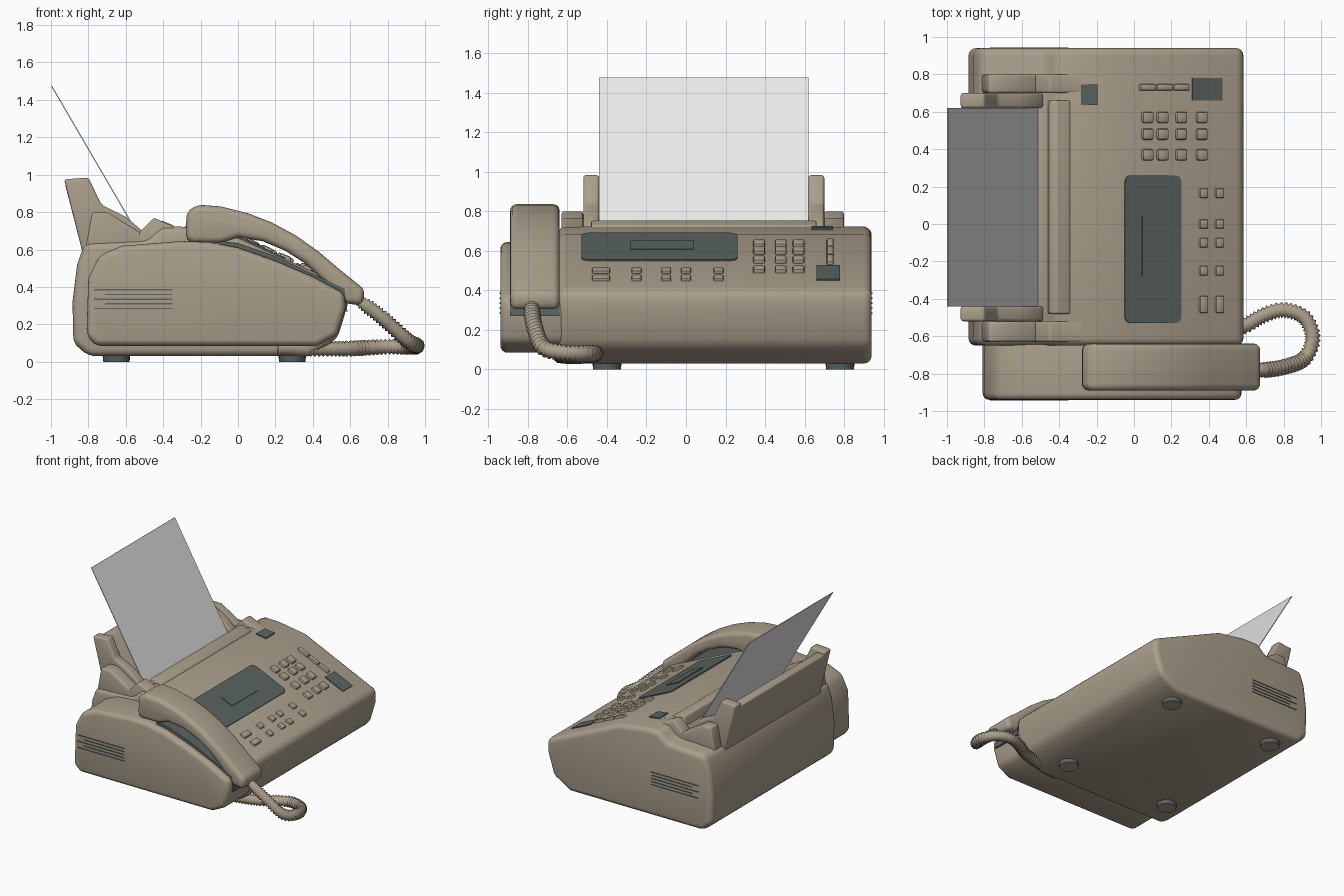
import bpy, bmesh, math
from mathutils import Vector

if "Cube" in bpy.data.objects:
    bpy.data.objects.remove(bpy.data.objects["Cube"])


def material(name, rgb):
    m = bpy.data.materials.new(name)
    m.diffuse_color = (*rgb, 1)
    m.use_nodes = True
    m.node_tree.nodes["Principled BSDF"].inputs["Base Color"].default_value = m.diffuse_color
    return m


TAN = material("tan_plastic", (0.40, 0.345, 0.26))
DARK = material("dark_green_grey", (0.10, 0.125, 0.115))
PAPER = material("paper_white", (0.80, 0.80, 0.80))


def finish(ob, bevel=0, segs=3, angle=35):
    bpy.ops.object.select_all(action='DESELECT')
    bpy.context.view_layer.objects.active = ob
    ob.select_set(True)
    if bevel:
        b = ob.modifiers.new("bevel", 'BEVEL')
        b.width, b.segments = bevel, segs
        b.limit_method, b.angle_limit = 'ANGLE', math.radians(32)
        b.use_clamp_overlap = False
        bpy.ops.object.modifier_apply(modifier=b.name)
    bpy.ops.object.shade_smooth_by_angle(angle=math.radians(angle))
    return ob


def from_bmesh(name, bm, mat):
    bmesh.ops.recalc_face_normals(bm, faces=bm.faces)
    me = bpy.data.meshes.new(name)
    bm.to_mesh(me)
    bm.free()
    me.materials.append(mat)
    ob = bpy.data.objects.new(name, me)
    bpy.context.collection.objects.link(ob)
    return ob


def extrude(name, pts, y0, y1, mat=TAN, bevel=0.0, segs=3):
    """Side profile in x, z pulled along y."""
    bm = bmesh.new()
    f = bm.faces.new([bm.verts.new((x, y0, z)) for x, z in pts])
    r = bmesh.ops.extrude_face_region(bm, geom=[f])
    vs = [v for v in r['geom'] if isinstance(v, bmesh.types.BMVert)]
    bmesh.ops.translate(bm, verts=vs, vec=(0, y1 - y0, 0))
    return finish(from_bmesh(name, bm, mat), bevel, segs)


def box(name, loc, size, mat=TAN, tilt=0.0, bevel=0.0, corner=0.0):
    bm = bmesh.new()
    bmesh.ops.create_cube(bm, size=1)
    bmesh.ops.scale(bm, vec=size, verts=bm.verts)
    if corner:
        up = [e for e in bm.edges
              if abs((e.verts[0].co - e.verts[1].co).normalized().z) > 0.9]
        bmesh.ops.bevel(bm, geom=up, offset=corner, segments=4,
                        profile=0.5, affect='EDGES')
    ob = from_bmesh(name, bm, mat)
    ob.location = loc
    ob.rotation_euler = (0, tilt, 0)
    return finish(ob, bevel, 2)


SLOPE = 0.452
TILT = math.atan(SLOPE)


def on_slope(name, x, y, sx, sy, h, mat=TAN, **kw):
    """Part lying on the sloped control panel."""
    return box(name, (x, y, 0.685 - SLOPE * (x + 0.05)), (sx, sy, h), mat, TILT, **kw)


# Main housing
extrude("main_housing", [
    (-0.88, 0.10), (-0.80, 0.03), (0.38, 0.03), (0.53, 0.12), (0.585, 0.30),
    (0.585, 0.40), (-0.05, 0.685), (-0.28, 0.72), (-0.41, 0.725), (-0.49, 0.65),
    (-0.82, 0.635), (-0.86, 0.52), (-0.885, 0.32)], -0.65, 0.94, bevel=0.04, segs=4)

# Handset cradle block on the near end
extrude("cradle_block", [
    (-0.81, 0.14), (-0.76, 0.085), (0.42, 0.085), (0.53, 0.14), (0.575, 0.29),
    (0.57, 0.365), (0.40, 0.455), (0.20, 0.54), (0.0, 0.61), (-0.15, 0.64),
    (-0.30, 0.645), (-0.62, 0.62), (-0.74, 0.57), (-0.80, 0.45)],
    -0.94, -0.60, bevel=0.035, segs=4)
extrude("cradle_rest", [
    (-0.10, 0.60), (-0.10, 0.645), (0.0, 0.635), (0.20, 0.565), (0.38, 0.48),
    (0.57, 0.39), (0.585, 0.27), (0.50, 0.27)], -0.89, -0.64, DARK)

# Handset
extrude("handset", [
    (-0.28, 0.66), (-0.275, 0.80), (-0.22, 0.84), (-0.09, 0.83), (0.05, 0.795),
    (0.18, 0.745), (0.31, 0.675), (0.43, 0.59), (0.56, 0.48), (0.68, 0.385),
    (0.665, 0.30), (0.56, 0.315), (0.46, 0.43), (0.36, 0.525), (0.25, 0.595),
    (0.13, 0.645), (0.0, 0.665), (-0.09, 0.635), (-0.25, 0.635)],
    -0.89, -0.64, bevel=0.035, segs=4)

# Paper support: back wall, tall guides and stepped side pieces
extrude("paper_back_wall", [
    (-0.83, 0.58), (-0.925, 0.95), (-0.86, 0.96), (-0.60, 0.68), (-0.60, 0.58)],
    -0.48, 0.66, bevel=0.012)
GUIDE = [(-0.83, 0.58), (-0.93, 0.975), (-0.80, 0.985), (-0.73, 0.84),
         (-0.60, 0.775), (-0.50, 0.69), (-0.46, 0.60)]
STEP = [(-0.82, 0.58), (-0.78, 0.80), (-0.70, 0.80), (-0.52, 0.69), (-0.48, 0.60)]
FRONT = [(-0.55, 0.60), (-0.53, 0.69), (-0.45, 0.77), (-0.35, 0.725),
         (-0.27, 0.72), (-0.27, 0.60)]
for side, g, s in (("near", (-0.52, -0.44), (-0.63, -0.52)),
                   ("far", (0.62, 0.70), (0.70, 0.80))):
    extrude(side + "_paper_guide", GUIDE, *g, bevel=0.014)
    extrude(side + "_guide_step", STEP, *s, bevel=0.014)
    extrude(side + "_guide_front", FRONT, *s, bevel=0.012)
extrude("feed_bar", [(-0.47, 0.62), (-0.45, 0.745), (-0.41, 0.755), (-0.34, 0.728),
                     (-0.34, 0.62)], -0.48, 0.66, bevel=0.01)

# Paper sheet
extrude("paper_sheet", [(-1.0, 1.475), (-0.995, 1.477), (-0.495, 0.62), (-0.50, 0.617)],
        -0.44, 0.62, PAPER)

# Control panel: display, small screen and buttons
on_slope("display_panel", 0.10, -0.135, 0.33, 0.79, 0.016, DARK, corner=0.035)
on_slope("display_window", 0.09, -0.12, 0.11, 0.32, 0.026, DARK)
on_slope("small_screen", 0.39, 0.72, 0.175, 0.12, 0.016, DARK)
box("far_dark_inset", (-0.24, 0.69, 0.714), (0.09, 0.11, 0.016), DARK, 0.12)
for x in (0.07, 0.15, 0.25, 0.36):
    for y in (0.57, 0.48, 0.37):
        on_slope("key", x, y, 0.065, 0.06, 0.045, bevel=0.012)
for x in (0.07, 0.16, 0.25):
    on_slope("function_key", x, 0.73, 0.095, 0.035, 0.04, bevel=0.01)
for x in (0.37, 0.455):
    for y in (0.165, 0.0, -0.10, -0.25, -0.43):
        on_slope("small_button", x, y, 0.05, 0.05 if y > -0.4 else 0.09, 0.035, bevel=0.008)

# Vent slits on both ends
for y in (-0.94, 0.94):
    for i in range(5):
        inset = 0.03 * (i % 2)
        box("vent_slit", (-0.56 + inset, y, 0.285 + 0.025 * i),
            (0.42 - 2 * inset, 0.008, 0.007), DARK)

# Round feet with dark rims and plain caps
for x in (-0.65, 0.29):
    for y in (-0.40, 0.78):
        bm = bmesh.new()
        bmesh.ops.create_cone(bm, cap_ends=True, segments=24, radius1=0.07,
                              radius2=0.075, depth=0.04)
        foot = from_bmesh("foot", bm, DARK)
        foot.data.materials.append(TAN)
        for p in foot.data.polygons:
            p.material_index = 1 if p.normal.z < -0.9 else 0
        foot.location = (x, y, 0.02)
        finish(foot)

# Ribbed cord looping from the handset back under the housing
path = [Vector(p) for p in (
    (0.62, -0.78, 0.34), (0.70, -0.78, 0.29), (0.80, -0.765, 0.21),
    (0.91, -0.72, 0.11), (0.955, -0.61, 0.085), (0.91, -0.50, 0.08),
    (0.80, -0.46, 0.08), (0.69, -0.49, 0.075), (0.58, -0.55, 0.07),
    (0.40, -0.60, 0.07), (0.20, -0.64, 0.075))]
ends = [path[0] * 2 - path[1]] + path + [path[-1] * 2 - path[-2]]
pts = []
for a, b, c, d in zip(ends, ends[1:], ends[2:], ends[3:]):
    n = max(4, round((c - b).length / 0.011))
    for i in range(n):
        t = i / n
        pts.append(0.5 * (2 * b + (c - a) * t + (2 * a - 5 * b + 4 * c - d) * t * t
                          + (3 * b - a - 3 * c + d) * t ** 3))
cu = bpy.data.curves.new("cord", 'CURVE')
cu.dimensions = '3D'
cu.bevel_depth, cu.bevel_resolution, cu.use_fill_caps = 0.044, 3, True
sp = cu.splines.new('POLY')
sp.points.add(len(pts) - 1)
for i, (p, co) in enumerate(zip(sp.points, pts)):
    p.co = (*co, 1)
    p.radius = (1.0 if i % 2 else 0.72) * min(1, 0.5 + i / 16)
cu.materials.append(TAN)
cord = bpy.data.objects.new("cord", cu)
bpy.context.collection.objects.link(cord)
